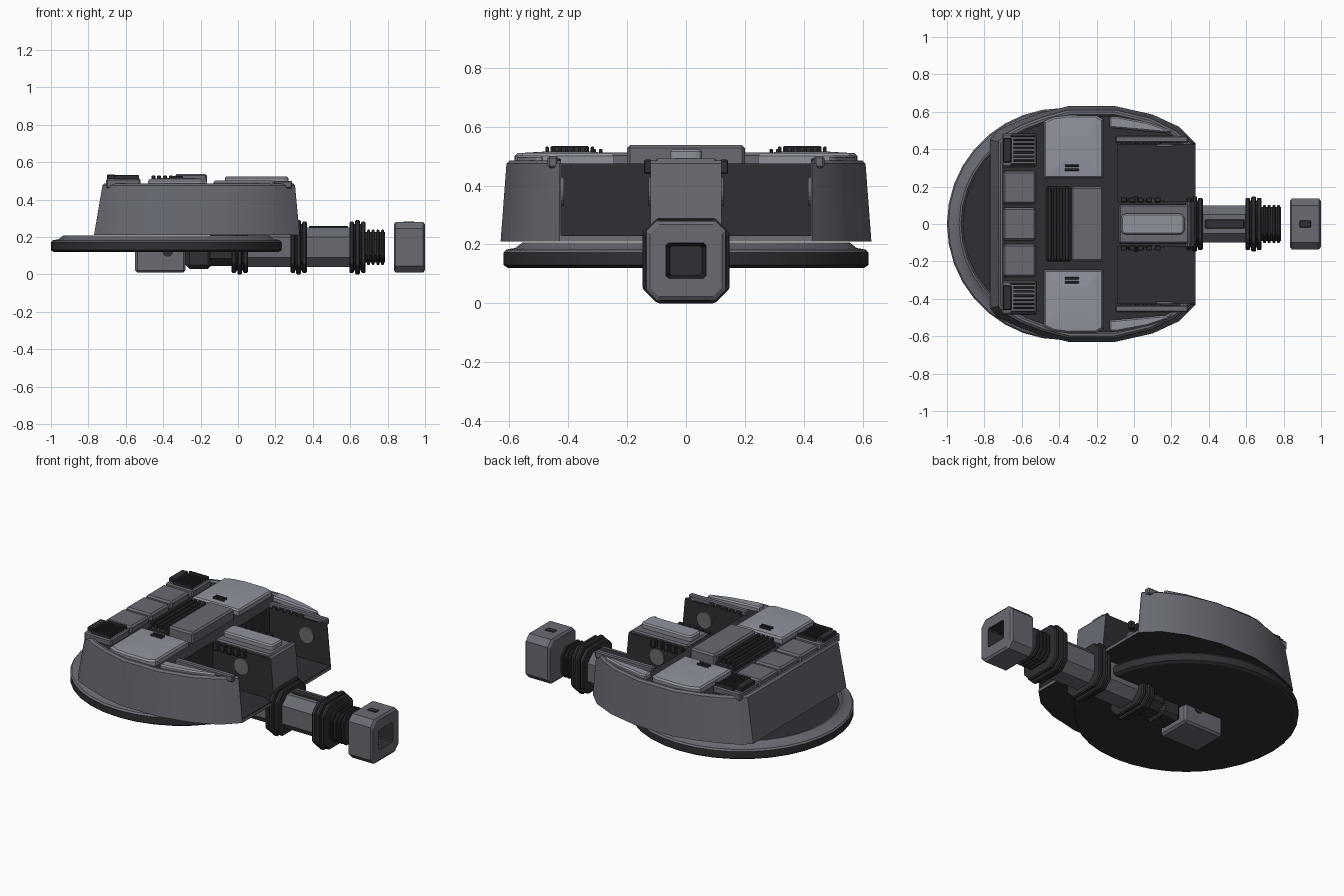
import bpy, bmesh, math

if "Cube" in bpy.data.objects:
    bpy.data.objects.remove(bpy.data.objects["Cube"])

def mat(name, v):
    m = bpy.data.materials.new(name)
    m.diffuse_color = (v * 0.92, v * 0.97, v * 1.12, 1)
    m.use_nodes = True
    m.node_tree.nodes["Principled BSDF"].inputs["Base Color"].default_value = m.diffuse_color
    return m

DARK, MID, LIGHT = mat("dark_metal", 0.03), mat("mid_metal", 0.15), mat("light_metal", 0.3)

def finish(name, bm, m, bevel=0.0):
    bmesh.ops.recalc_face_normals(bm, faces=bm.faces)
    me = bpy.data.meshes.new(name)
    bm.to_mesh(me)
    bm.free()
    ob = bpy.data.objects.new(name, me)
    bpy.context.collection.objects.link(ob)
    me.materials.append(m)
    if bevel:
        b = ob.modifiers.new("bevel", 'BEVEL')
        b.width, b.segments, b.limit_method = bevel, 1, 'ANGLE'
    return ob

def loft(name, rings, m, bevel=0.0):
    """Skin a list of equal-length rings and cap both ends."""
    bm = bmesh.new()
    vs = [[bm.verts.new(p) for p in r] for r in rings]
    n = len(rings[0])
    for a, b in zip(vs, vs[1:]):
        for i in range(n):
            j = (i + 1) % n
            bm.faces.new((a[i], a[j], b[j], b[i]))
    bm.faces.new(vs[0])
    bm.faces.new(vs[-1])
    return finish(name, bm, m, bevel)

def box(name, x0, x1, y0, y1, z0, z1, m=MID, bevel=0.008):
    r = [(x0, y0), (x1, y0), (x1, y1), (x0, y1)]
    return loft(name, [[(x, y, z) for x, y in r] for z in (z0, z1)], m, bevel)

def prism(name, pts, z0, z1, m=MID, bevel=0.008):
    return loft(name, [[(x, y, z) for x, y in pts] for z in (z0, z1)], m, bevel)

ZC = 0.145  # gun axis height

def octo(x, h, v, c):
    """Chamfered rectangle around the gun axis at station x."""
    return [(x, y, ZC + z) for y, z in
            [(h, c - v), (h, v - c), (h - c, v), (c - h, v),
             (-h, v - c), (-h, c - v), (c - h, -v), (h - c, -v)]]

def y_disc(name, x, z, y0, y1, r, m):
    ring = [(x + r * math.cos(i * math.tau / 20), z + r * math.sin(i * math.tau / 20)) for i in range(20)]
    return loft(name, [[(px, y, pz) for px, pz in ring] for y in (y0, y1)], m)

def smooth(ob, deg=30):
    bpy.ops.object.select_all(action='DESELECT')
    ob.select_set(True)
    bpy.context.view_layer.objects.active = ob
    bpy.ops.object.shade_smooth_by_angle(angle=math.radians(deg))

# Turret ring: revolved profile of (radius, height)
profile = [(0.605, 0.12), (0.62, 0.13), (0.62, 0.172), (0.612, 0.182), (0.58, 0.188), (0.555, 0.207), (0.545, 0.207), (0.535, 0.19)]
ring = loft("turret_ring", [[(-0.38 + r * math.cos(i * math.tau / 36), r * math.sin(i * math.tau / 36), z)
                             for i in range(36)] for r, z in profile], MID)
ring.data.materials.append(DARK)
for f in ring.data.polygons:
    if len(f.vertices) > 4 or f.center.z < 0.16:
        f.material_index = 1
smooth(ring)

# Turret hull: sloped walls, chamfered rim, sunken deck
low = [(-0.77, 0.45), (-0.73, 0.50), (-0.62, 0.55), (-0.5, 0.595), (-0.35, 0.63), (-0.1, 0.63), (0.1, 0.585), (0.24, 0.52), (0.33, 0.43)]
top = [(-0.725, 0.44), (-0.69, 0.48), (-0.60, 0.53), (-0.49, 0.572), (-0.35, 0.61), (-0.1, 0.61), (0.09, 0.565), (0.22, 0.50), (0.305, 0.43)]

def hull_ring(half, z, k=1.0):
    full = half + [(x, -y) for x, y in reversed(half)]
    return [(-0.2 + (x + 0.2) * k, y * k, z) for x, y in full]

hull = loft("turret_hull", [hull_ring(low, 0.21), hull_ring(top, 0.475), hull_ring(top, 0.486, 0.98),
                            hull_ring(top, 0.486, 0.96), hull_ring(top, 0.475, 0.945)], MID)
hull.data.materials.append(DARK)
for f in hull.data.polygons:
    if len(f.vertices) > 4:
        f.material_index = 1
for s in (1, -1):  # open bays either side of the gun mount
    cut = box("bay_cutter", -0.09, 0.5, s * 0.12, s * 0.425, 0.228, 0.7, DARK, 0)
    cut.hide_render = True
    cut.hide_set(True)
    b = hull.modifiers.new("bay", 'BOOLEAN')
    b.operation, b.solver, b.object = 'DIFFERENCE', 'EXACT', cut
    b.material_mode = 'TRANSFER'
smooth(hull)

# Bay linings, trunnion discs, side-arm panels, hatches and vents, mirrored
for s in (1, -1):
    Y = lambda pts: [(x, s * y) for x, y in pts]
    box("bay_rear_lining", -0.092, -0.086, s * 0.12, s * 0.425, 0.228, 0.474, DARK, 0)
    box("bay_floor", -0.09, 0.327, s * 0.12, s * 0.425, 0.225, 0.231, DARK, 0)
    y_disc("mount_disc", 0.11, 0.38, s * 0.11, s * 0.128, 0.05, MID)
    y_disc("arm_disc", 0.17, 0.38, s * 0.415, s * 0.44, 0.05, MID)
    for i in range(5):
        x = -0.07 + i * 0.045
        box("mount_clip", x, x + 0.032, s * 0.115, s * 0.143, 0.44, 0.488, DARK, 0.004)
        box("arm_clip", x, x + 0.032, s * 0.425, s * 0.445, 0.45, 0.492, DARK, 0.004)
    box("arm_rail", -0.10, 0.29, s * 0.435, s * 0.47, 0.46, 0.50, MID, 0.006)
    prism("arm_panel", Y([(-0.13, 0.575), (-0.13, 0.515), (0.20, 0.485), (0.19, 0.505), (0.07, 0.545), (-0.09, 0.575)]), 0.46, 0.503, LIGHT)
    # Roof hatch with crowned top
    h = [(-0.48, 0.245), (-0.48, 0.55), (-0.43, 0.572), (-0.35, 0.582), (-0.2, 0.58), (-0.165, 0.56), (-0.165, 0.245)]
    hc = (-0.32, 0.4)
    hs = lambda k, z: [(hc[0] + (x - hc[0]) * k, s * (hc[1] + (y - hc[1]) * k), z) for x, y in h]
    loft("roof_hatch", [hs(1, 0.46), hs(1, 0.50), hs(0.95, 0.51), hs(0.4, 0.516)], LIGHT)
    for y in (0.29, 0.312):
        box("hatch_handle", -0.37, -0.295, s * (y - 0.006), s * (y + 0.006), 0.50, 0.525, DARK, 0.003)
    # Rear louvred vent
    box("vent_base", -0.705, -0.52, s * 0.305, s * 0.485, 0.46, 0.512, MID)
    for y in (0.312, 0.466):
        box("vent_cheek", -0.66, -0.53, s * y, s * (y + 0.012), 0.50, 0.532, DARK, 0.003)
    for i in range(6):
        y = 0.334 + i * 0.022
        box("vent_slat", -0.645, -0.535, s * y, s * (y + 0.011), 0.50, 0.526, DARK, 0.002)
    box("vent_bar", -0.70, -0.655, s * 0.33, s * 0.46, 0.50, 0.535, DARK, 0.005)

# Rear stowage boxes
for y in (-0.195, 0, 0.195):
    box("rear_box", -0.70, -0.525, y - 0.088, y + 0.088, 0.46, 0.513, MID, 0.01)

# Central roof housing and cooling ribs
box("roof_housing", -0.335, -0.165, -0.20, 0.20, 0.46, 0.538, MID, 0.01)
box("rib_base", -0.47, -0.335, -0.20, 0.20, 0.46, 0.50, DARK)
for i in range(4):
    x = -0.463 + i * 0.031
    box("cooling_rib", x, x + 0.021, -0.195, 0.195, 0.48, 0.53, DARK, 0.005)

# Gun mount cap
box("mount_top", -0.08, 0.295, -0.105, 0.105, 0.46, 0.492, MID)
prism("mount_cap", [(-0.07, -0.04), (-0.055, -0.055), (0.255, -0.055), (0.27, -0.04), (0.27, 0.04),
                    (0.255, 0.055), (-0.055, 0.055), (-0.07, 0.04)], 0.48, 0.523, LIGHT)

# Gun: breech, neck, barrel body
box("breech", -0.55, -0.28, -0.11, 0.11, 0.01, 0.15, MID, 0.012)
box("neck", -0.28, -0.14, -0.075, 0.075, 0.03, 0.15, DARK, 0.02)
loft("barrel_neck", [octo(-0.15, 0.08, 0.10, 0.04), octo(-0.03, 0.09, 0.10, 0.04)], DARK)
y_disc("breech_pin", -0.375, 0.125, -0.116, 0.116, 0.03, DARK)
loft("barrel_body", [octo(-0.03, 0.10, 0.105, 0.05), octo(0.62, 0.10, 0.105, 0.05)], MID)
box("barrel_top_strip", 0.38, 0.59, -0.025, 0.025, 0.24, 0.258, DARK, 0.004)

# Ribbed collars
for x0 in (-0.035, 0.28, 0.595):
    for i in range(3):
        x = x0 + i * 0.031
        h = 0.148 if i == 1 else 0.14
        loft("collar_ring", [octo(x, h, h - 0.003, 0.05), octo(x + 0.026, h, h - 0.003, 0.05)], DARK, 0.006)
    loft("collar_core", [octo(x0, 0.125, 0.125, 0.05), octo(x0 + 0.085, 0.125, 0.125, 0.05)], DARK)

# Ribbed barrel tip
loft("barrel_tip", [octo(0.68, 0.09, 0.082, 0.04), octo(0.785, 0.09, 0.082, 0.04)], DARK)
for i in range(4):
    x = 0.69 + i * 0.025
    loft("tip_ring", [octo(x, 0.102, 0.094, 0.04), octo(x + 0.016, 0.102, 0.094, 0.04)], DARK, 0.004)

# Floating muzzle block with square bore
muzzle = loft("muzzle_block", [octo(0.833, 0.122, 0.122, 0.03), octo(0.843, 0.135, 0.135, 0.035), octo(0.99, 0.135, 0.135, 0.035),
                               octo(1.0, 0.122, 0.122, 0.03), octo(1.0, 0.068, 0.06, 0.008), octo(0.88, 0.055, 0.05, 0.006)], MID)
muzzle.data.materials.append(DARK)
for f in muzzle.data.polygons:
    if max(abs(muzzle.data.vertices[v].co.y) for v in f.vertices) < 0.07:
        f.material_index = 1
box("muzzle_slot", 0.885, 0.945, -0.018, 0.018, 0.27, 0.284, DARK, 0.003)
